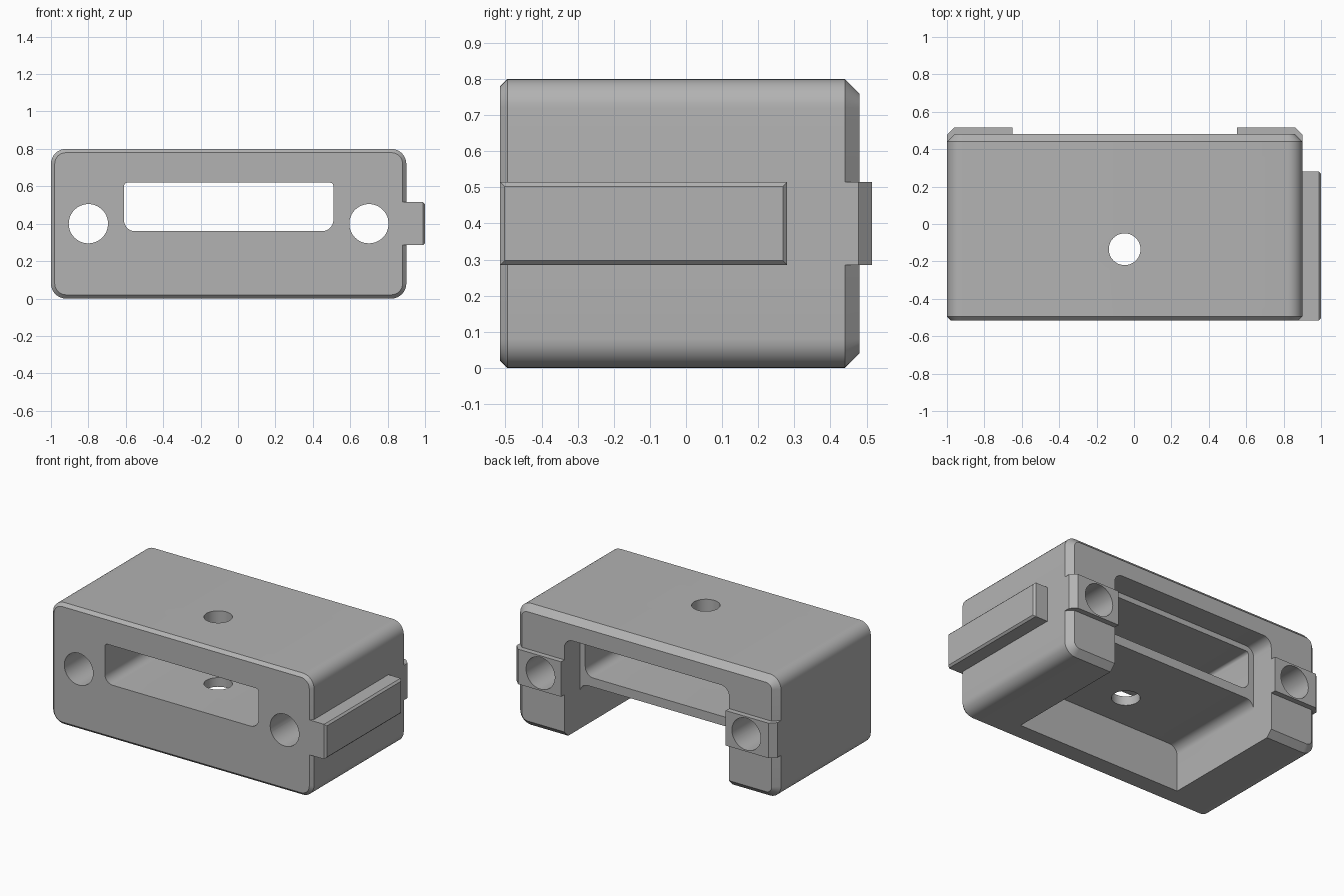
import bpy, bmesh, math
from mathutils import Matrix

cube = bpy.data.objects.get("Cube")
if cube:
    bpy.data.objects.remove(cube, do_unlink=True)

grey = bpy.data.materials.new("grey_plastic")
grey.use_nodes = True
colour = (0.45, 0.45, 0.45, 1)
grey.diffuse_color = colour
grey.node_tree.nodes["Principled BSDF"].inputs["Base Color"].default_value = colour


def finish(bm, name):
    bmesh.ops.recalc_face_normals(bm, faces=bm.faces)
    mesh = bpy.data.meshes.new(name)
    bm.to_mesh(mesh)
    bm.free()
    mesh.materials.append(grey)
    ob = bpy.data.objects.new(name, mesh)
    bpy.context.collection.objects.link(ob)
    return ob


def rounded_loft(name, x0, x1, z0, z1, r_low, r_high, stations, steps=8):
    """Rounded rectangle in xz, lofted through (y, inset) stations."""
    bm = bmesh.new()
    rings = []
    for y, inset in stations:
        ring = []
        corners = [(x1, z0, -1, 1, r_low), (x1, z1, -1, -1, r_high),
                   (x0, z1, 1, -1, r_high), (x0, z0, 1, 1, r_low)]
        for k, (cx, cz, sx, sz, r) in enumerate(corners):
            for i in range(steps + 1):
                a = math.pi / 2 * (k - 1 + i / steps)
                ring.append(bm.verts.new((cx + sx * r + (r - inset) * math.cos(a), y,
                                          cz + sz * r + (r - inset) * math.sin(a))))
        rings.append(ring)
    for a, b in zip(rings, rings[1:]):
        for i in range(len(a)):
            j = (i + 1) % len(a)
            bm.faces.new((a[i], a[j], b[j], b[i]))
    bm.faces.new(rings[0])
    bm.faces.new(rings[-1])
    return finish(bm, name)


def box(name, low, high, width, edge_rule):
    """Box whose edges picked by edge_rule(midpoint) are chamfered."""
    bm = bmesh.new()
    bmesh.ops.create_cube(bm, size=1)
    for v in bm.verts:
        v.co = [low[i] if v.co[i] < 0 else high[i] for i in range(3)]
    edges = [e for e in bm.edges if edge_rule((e.verts[0].co + e.verts[1].co) / 2)]
    bmesh.ops.bevel(bm, geom=edges, offset=width, segments=1, affect='EDGES')
    return finish(bm, name)


def cylinder(name, radius, location, axis):
    bm = bmesh.new()
    turn = Matrix.Rotation(math.pi / 2, 4, 'X') if axis == 'Y' else Matrix()
    bmesh.ops.create_cone(bm, cap_ends=True, segments=48, radius1=radius, radius2=radius,
                          depth=3, matrix=Matrix.Translation(location) @ turn)
    return finish(bm, name)


def combine(target, tool, operation):
    mod = target.modifiers.new("combine", 'BOOLEAN')
    mod.operation = operation
    mod.solver = 'EXACT'
    mod.object = tool
    bpy.context.view_layer.objects.active = target
    bpy.ops.object.modifier_apply(modifier=mod.name)
    bpy.data.objects.remove(tool, do_unlink=True)


# Main block with chamfered front and back rims
body = rounded_loft("housing", -1, 0.9, 0, 0.8, 0.08, 0.08,
                    [(-0.515, 0.02), (-0.495, 0), (0.44, 0), (0.48, 0.04)])

# Side rail
rail = box("side_rail", (0.8, -0.515, 0.285), (1, 0.28, 0.515), 0.012,
           lambda m: m.x > 0.99)
combine(body, rail, 'UNION')

# Back pads, chamfered on the outer corner
for x0, x1, outer in ((-1, -0.65, -1), (0.55, 0.9, 0.9)):
    pad = box("back_pad", (x0, 0.3, 0.285), (x1, 0.515, 0.515), 0.037,
              lambda m: abs(m.x - outer) < 0.01 and m.y > 0.51)
    combine(body, pad, 'UNION')

# Window slot, back notch and bottom recess
cutters = [
    rounded_loft("window_cutter", -0.61, 0.51, 0.36, 0.62, 0.06, 0.02, [(-1, 0), (1, 0)]),
    rounded_loft("notch_cutter", -0.65, 0.55, -0.5, 0.655, 0.06, 0.06, [(0.32, 0), (1, 0)]),
    rounded_loft("recess_cutter", -0.65, 0.55, -0.5, 0.3, 0.06, 0.06, [(-0.38, 0), (0.4, 0)]),
    # Bolt holes and top hole
    cylinder("bolt_cutter_right", 0.105, (-0.8, 0, 0.4), 'Y'),
    cylinder("bolt_cutter_left", 0.105, (0.7, 0, 0.4), 'Y'),
    cylinder("top_hole_cutter", 0.085, (-0.05, -0.135, 0.4), 'Z'),
]
for cutter in cutters:
    combine(body, cutter, 'DIFFERENCE')

bpy.ops.object.select_all(action='DESELECT')
body.select_set(True)
bpy.context.view_layer.objects.active = body
bpy.ops.object.shade_smooth_by_angle(angle=math.radians(30))
